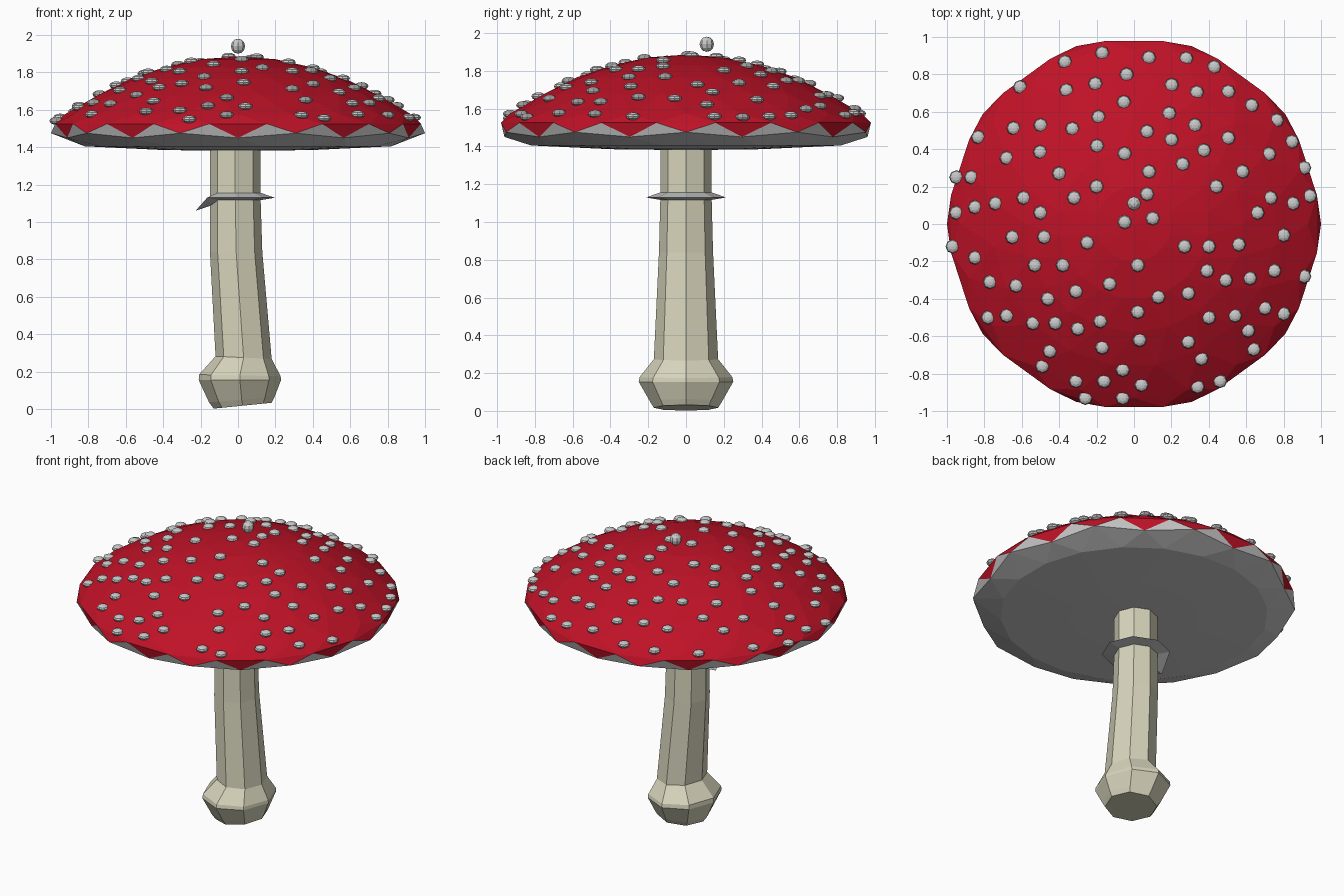
import bpy, bmesh, math, random
from mathutils import Matrix

if "Cube" in bpy.data.objects:
    bpy.data.objects.remove(bpy.data.objects["Cube"])

random.seed(4)


def material(name, rgb):
    m = bpy.data.materials.new(name)
    m.diffuse_color = (*rgb, 1)
    m.use_nodes = True
    m.node_tree.nodes["Principled BSDF"].inputs["Base Color"].default_value = m.diffuse_color
    return m


RED = material("cap red", (0.52, 0.006, 0.02))
GREY = material("pale grey", (0.58, 0.59, 0.58))
CREAM = material("stem cream", (0.68, 0.66, 0.50))


def finish(bm, name, mats):
    bmesh.ops.recalc_face_normals(bm, faces=bm.faces[:])
    me = bpy.data.meshes.new(name)
    bm.to_mesh(me)
    bm.free()
    for m in mats:
        me.materials.append(m)
    ob = bpy.data.objects.new(name, me)
    bpy.context.collection.objects.link(ob)
    return ob


def dome(r):
    return 1.885 - 0.36 * r * r


# Cap: triangulated rings, staggered by half a step, with a zigzag rim
N = 20
bm = bmesh.new()
radii = [0.2, 0.4, 0.58, 0.76, 0.93]
profile = [(r, dome(r)) for r in radii] + [(0.99, 1.525), (1.0, 1.475), (0.83, 1.405), (0.4, 1.385)]
RIM = 6
rings = []
for j, (r, z) in enumerate(profile):
    ring = []
    for i in range(N):
        a = (i + 0.5 * (j % 2)) * math.tau / N
        dip = j == RIM and i % 2 == 1
        rr, zz = (0.96, 1.45) if dip else (r, z)
        ring.append(bm.verts.new((rr * math.cos(a), rr * math.sin(a), zz)))
    rings.append(ring)


def tri(a, b, c, grey):
    bm.faces.new((a, b, c)).material_index = int(grey)


for j in range(len(rings) - 1):
    up, low = rings[j], rings[j + 1]
    for i in range(N):
        k = (i + 1) % N
        if j % 2 == 0:   # lower ring is shifted forward
            tri(up[i], up[k], low[i], j >= RIM)
            tri(low[i], low[k], up[k], j >= RIM - 1)
        else:            # upper ring is shifted forward
            tri(up[i], up[k], low[k], j >= RIM)
            tri(low[i], low[k], up[i], j >= RIM - 1)
top = bm.verts.new((0, 0, 1.885))
bottom = bm.verts.new((0, 0, 1.38))
for i in range(N):
    tri(rings[0][i], rings[0][(i + 1) % N], top, False)
    tri(rings[-1][i], rings[-1][(i + 1) % N], bottom, True)
finish(bm, "cap", [RED, GREY])

# Stem: eight-sided, leaning, with a bulb at the foot (z, centre x, x radius, y radius, tilt)
bm = bmesh.new()
sections = [(0.018, 0.025, 0.155, 0.17, 0.1), (0.05, 0.02, 0.175, 0.19, 0.08),
            (0.155, 0.01, 0.22, 0.25, 0.0), (0.18, 0.01, 0.218, 0.245, -0.02),
            (0.275, 0.03, 0.15, 0.17, -0.05), (0.84, -0.01, 0.14, 0.143, 0.0),
            (1.15, -0.015, 0.135, 0.135, 0.0), (1.4, -0.015, 0.135, 0.135, 0.0)]
prev = None
for z, cx, rx, ry, tilt in sections:
    ring = []
    for i in range(8):
        a = i * math.tau / 8
        x = rx * math.cos(a)
        ring.append(bm.verts.new((cx + x, ry * math.sin(a), z + tilt * x)))
    if prev:
        for i in range(8):
            k = (i + 1) % 8
            bm.faces.new((prev[i], prev[k], ring[k], ring[i]))
    else:
        bm.faces.new(ring)
    prev = ring
bm.faces.new(prev)
finish(bm, "stem", [CREAM])

# Skirt: thin collar round the stem, drooping on the left
bm = bmesh.new()
loops = []
for r, z in [(0.125, 1.16), (0.212, 1.13), (0.125, 1.115)]:
    ring = []
    for i in range(8):
        a = i * math.tau / 8
        droop = 0.07 if i == 4 and r > 0.2 else (0.025 if i == 4 else 0)
        ring.append(bm.verts.new((r * math.cos(a) - 0.015, r * math.sin(a), z - droop)))
    loops.append(ring)
for j in range(3):
    p, q = loops[j], loops[(j + 1) % 3]
    for i in range(8):
        k = (i + 1) % 8
        bm.faces.new((p[i], p[k], q[k], q[i]))
finish(bm, "skirt", [GREY])

# Spots: placed on the front of the cap, then scattered over the back
spots = [(.08, .28), (.26, .32), (.58, .28), (.91, .3), (-.4, .27), (-.95, .25), (-.87, .25),
         (-.32, .14), (-.2, .2), (.07, .16), (.44, .2), (-.95, .06), (-.85, .09), (-.74, .11),
         (-.59, .14), (-.5, .06), (.66, .06), (.73, .14), (.85, .11), (.94, .15), (-.05, .01),
         (.1, .03), (-.65, -.07), (-.48, -.07), (-.25, -.1), (.27, -.12), (.4, -.12),
         (.56, -.11), (.8, -.06), (-.97, -.12), (-.85, -.18), (-.53, -.22), (-.38, -.22),
         (.02, -.22), (.39, -.25), (.49, -.3), (.62, -.29), (.75, -.25), (.91, -.28),
         (-.77, -.31), (-.63, -.33), (-.46, -.4), (-.31, -.36), (-.13, -.32), (.13, -.39),
         (.29, -.37), (.02, -.47), (.7, -.45), (.8, -.48), (-.78, -.5), (-.68, -.49),
         (-.54, -.53), (-.42, -.53), (-.3, -.56), (-.18, -.52), (.4, -.5), (.54, -.49),
         (.61, -.57), (-.17, -.66), (.03, -.62), (.29, -.63), (.64, -.67), (-.45, -.68),
         (-.49, -.76), (.36, -.72), (-.31, -.84), (-.16, -.84), (-.06, -.78), (.04, -.86),
         (.34, -.87), (.46, -.84), (-.26, -.93), (-.06, -.93)]
wanted = len(spots) + 32
for _ in range(6000):
    x, y = random.uniform(-0.95, 0.95), random.uniform(0.32, 0.95)
    if len(spots) < wanted and math.hypot(x, y) < 0.96:
        if all(math.hypot(x - u, y - v) > 0.135 for u, v in spots):
            spots.append((x, y))

bm = bmesh.new()


def spot(x, y, z, height):
    bmesh.ops.create_uvsphere(bm, u_segments=8, v_segments=6, radius=1,
                              matrix=Matrix.Translation((x, y, z)) @ Matrix.Diagonal((0.038, 0.038, height, 1)))


for x, y in spots:
    spot(x, y, dome(math.hypot(x, y)), 0.021)
spot(0, 0.11, 1.94, 0.04)   # round one floating above the crown
finish(bm, "spots", [GREY])
